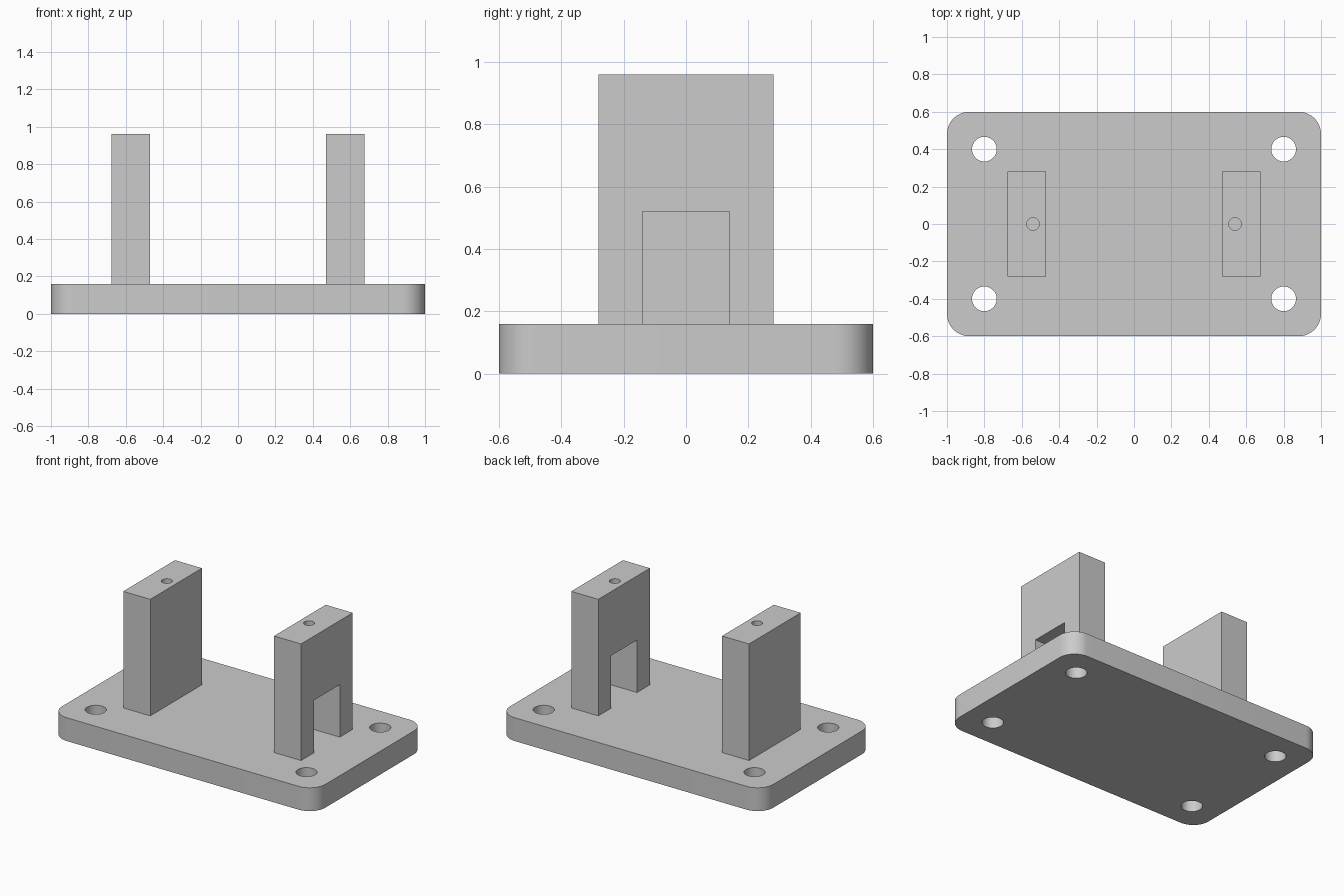
import bpy
import bmesh
import math

default = bpy.data.objects.get("Cube")
if default:
    bpy.data.objects.remove(default, do_unlink=True)

PLATE_TOP = 0.16
POST_TOP = 0.96

grey = bpy.data.materials.new("plain_grey")
grey.use_nodes = True
colour = (0.6, 0.6, 0.6, 1.0)
grey.diffuse_color = colour
grey.node_tree.nodes["Principled BSDF"].inputs["Base Color"].default_value = colour


def make_object(name, bm):
    bmesh.ops.recalc_face_normals(bm, faces=bm.faces)
    mesh = bpy.data.meshes.new(name)
    bm.to_mesh(mesh)
    bm.free()
    mesh.materials.append(grey)
    obj = bpy.data.objects.new(name, mesh)
    bpy.context.collection.objects.link(obj)
    return obj


def extrude_profile(name, points, offset):
    bm = bmesh.new()
    face = bm.faces.new([bm.verts.new(p) for p in points])
    result = bmesh.ops.extrude_face_region(bm, geom=[face])
    moved = [v for v in result["geom"] if isinstance(v, bmesh.types.BMVert)]
    bmesh.ops.translate(bm, verts=moved, vec=offset)
    return make_object(name, bm)


def drill(obj, x, y, bottom, top, radius):
    # Cut one round vertical hole
    bpy.ops.mesh.primitive_cylinder_add(
        vertices=48, radius=radius, depth=top - bottom,
        location=(x, y, (top + bottom) / 2))
    cutter = bpy.context.object
    cutter.name = "hole_cutter"
    cutter.hide_render = True
    cutter.data.materials.append(grey)
    mod = obj.modifiers.new("hole", "BOOLEAN")
    mod.operation = "DIFFERENCE"
    mod.solver = "EXACT"
    mod.object = cutter
    select_only(obj)
    bpy.ops.object.modifier_apply(modifier=mod.name)
    bpy.data.objects.remove(cutter, do_unlink=True)


def select_only(obj):
    bpy.ops.object.select_all(action="DESELECT")
    obj.select_set(True)
    bpy.context.view_layer.objects.active = obj


def smooth(obj):
    select_only(obj)
    bpy.ops.object.shade_smooth_by_angle(angle=math.radians(30))


# Base plate with rounded corners and four mounting holes
outline = []
radius = 0.12
for i, (sx, sy) in enumerate([(1, 1), (-1, 1), (-1, -1), (1, -1)]):
    for step in range(13):
        a = math.pi / 2 * (i + step / 12)
        outline.append((sx * (1 - radius) + radius * math.cos(a),
                        sy * (0.6 - radius) + radius * math.sin(a), 0))
plate = extrude_profile("base_plate", outline, (0, 0, PLATE_TOP))
for sx in (-1, 1):
    for sy in (-1, 1):
        drill(plate, sx * 0.8, sy * 0.4, -0.1, PLATE_TOP + 0.1, 0.066)
smooth(plate)

# Two upright posts; the left one has a rectangular passage at its foot
half, gap, gap_top = 0.28, 0.14, 0.52
thickness = 0.205
solid = [(-half, PLATE_TOP), (-half, POST_TOP), (half, POST_TOP), (half, PLATE_TOP)]
passage = [(gap, PLATE_TOP), (gap, gap_top), (-gap, gap_top), (-gap, PLATE_TOP)]
for name, side, shape in (("right_post", -1, solid),
                          ("left_post", 1, solid + passage)):
    inner = side * 0.47
    post = extrude_profile(name, [(inner, y, z) for y, z in shape],
                           (side * thickness, 0, 0))
    # Blind screw hole in the top
    drill(post, side * 0.54, 0, POST_TOP - 0.24, POST_TOP + 0.1, 0.034)
    smooth(post)
